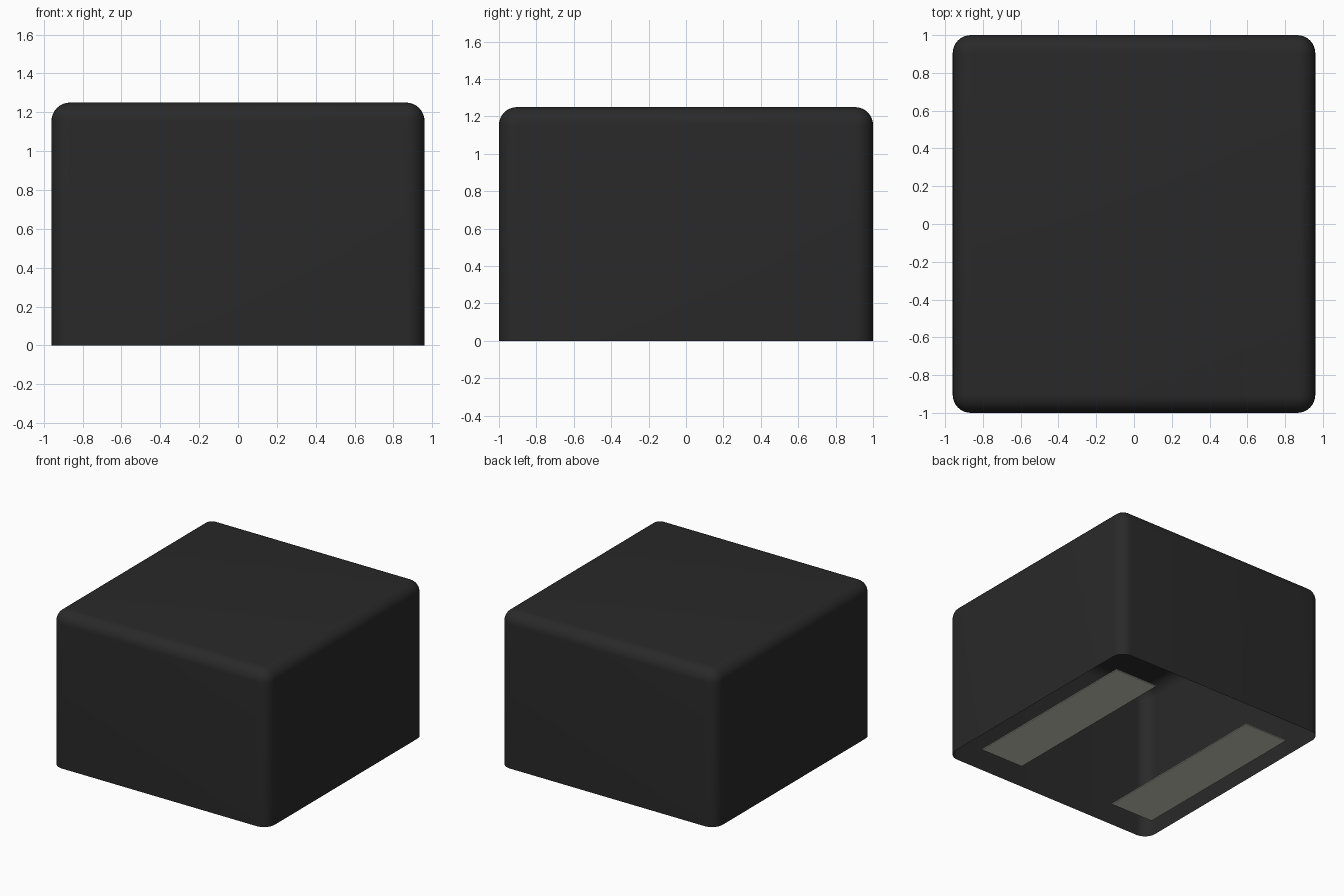
import bpy
import bmesh
import math
from mathutils import Matrix

default = bpy.data.objects.get("Cube")
if default:
    bpy.data.objects.remove(default, do_unlink=True)

WIDTH, DEPTH, HEIGHT = 1.92, 2.0, 1.25
RADIUS = 0.096


def make_material(name, color):
    mat = bpy.data.materials.new(name)
    mat.use_nodes = True
    mat.diffuse_color = (*color, 1)
    mat.node_tree.nodes["Principled BSDF"].inputs["Base Color"].default_value = (*color, 1)
    return mat


def box_mesh(size, center):
    bm = bmesh.new()
    bmesh.ops.create_cube(bm, size=1, matrix=Matrix.Translation(center) @ Matrix.Diagonal((*size, 1)))
    return bm


def add_object(name, bm, mat):
    mesh = bpy.data.meshes.new(name)
    bm.to_mesh(mesh)
    bm.free()
    mesh.materials.append(mat)
    obj = bpy.data.objects.new(name, mesh)
    bpy.context.collection.objects.link(obj)
    return obj


charcoal = make_material("charcoal", (0.022, 0.022, 0.022))
strip_grey = make_material("pale warm grey", (0.61, 0.61, 0.53))

# Hollow cover: rounded on every edge but the bottom rim, open underneath
bm = box_mesh((WIDTH, DEPTH, HEIGHT), (0, 0, HEIGHT / 2))
rounded = [e for e in bm.edges if max(v.co.z for v in e.verts) > 0.01]
bmesh.ops.bevel(bm, geom=rounded, offset=RADIUS, offset_type='OFFSET',
                segments=8, profile=0.5, affect='EDGES', clamp_overlap=True)
bm.normal_update()
floor = [f for f in bm.faces if f.normal.z < -0.9]
bmesh.ops.delete(bm, geom=floor, context='FACES')
cover = add_object("cover", bm, charcoal)
bpy.context.view_layer.objects.active = cover
cover.select_set(True)
bpy.ops.object.shade_smooth_by_angle(angle=math.radians(40))

# Two thin strips running front to back, level with the bottom rim
for name, x in (("left_strip", 0.625), ("right_strip", -0.625)):
    add_object(name, box_mesh((0.38, 1.54, 0.008), (x, 0, 0.004)), strip_grey)
